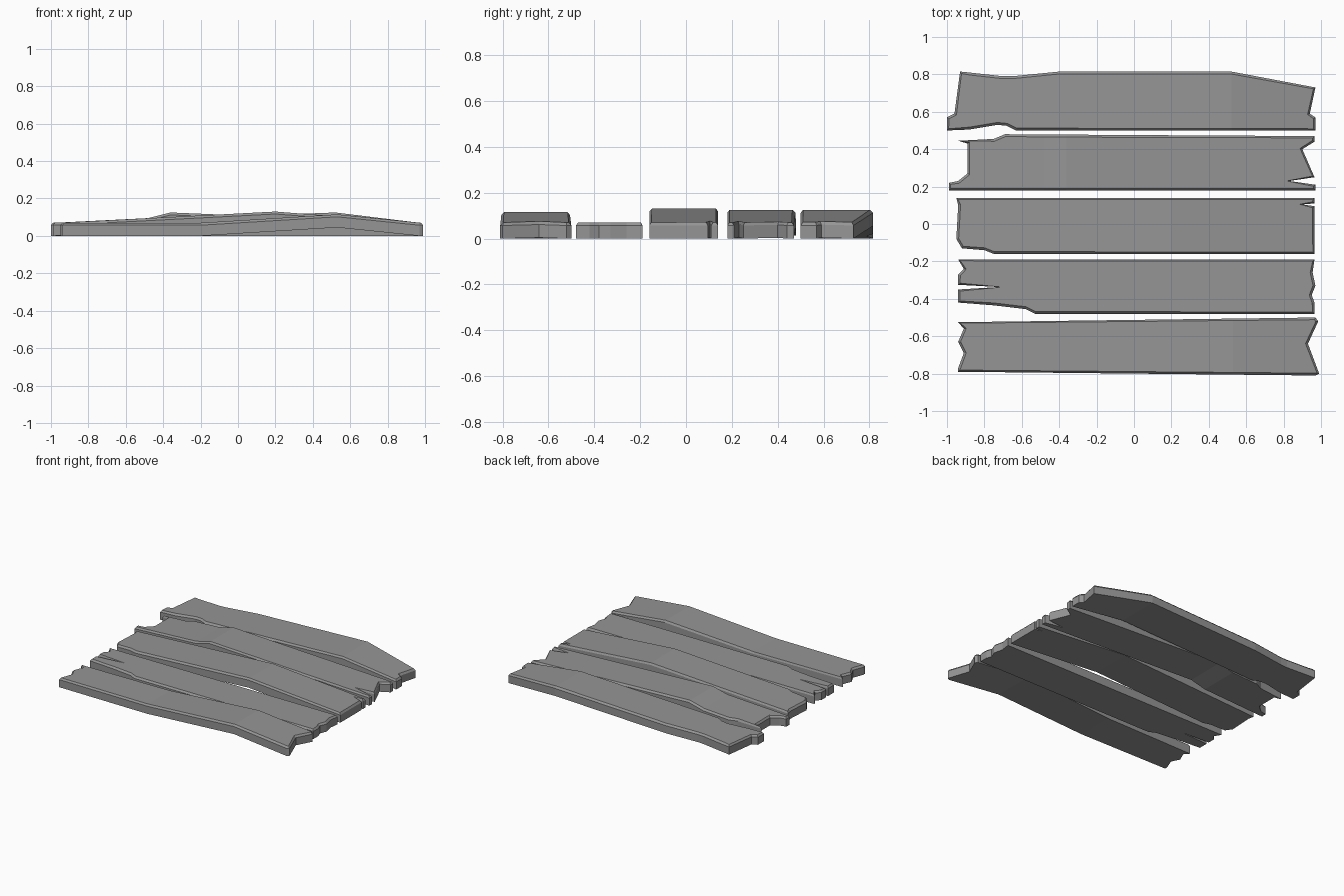
import bpy
import bmesh

cube = bpy.data.objects.get("Cube")
if cube:
    bpy.data.objects.remove(cube, do_unlink=True)

THICKNESS = .07
CHAMFER = .013

weathered_grey = bpy.data.materials.new("weathered_grey")
weathered_grey.use_nodes = True
grey = (.3, .3, .3, 1)
weathered_grey.diffuse_color = grey
weathered_grey.node_tree.nodes["Principled BSDF"].inputs["Base Color"].default_value = grey


def lift(x, bend):
    """Height of the warped plank at x, interpolated between bend points."""
    if x <= bend[0][0]:
        return bend[0][1]
    for (x0, z0), (x1, z1) in zip(bend, bend[1:]):
        if x <= x1:
            return z0 + (z1 - z0) * (x - x0) / (x1 - x0)
    return bend[-1][1]


def plank(name, outline, bend):
    """Extrude a plan outline, chamfer its top rim and warp it along x."""
    bm = bmesh.new()
    base = bm.faces.new([bm.verts.new((x, y, 0)) for x, y in outline])
    base.normal_update()
    if base.normal.z < 0:
        base.normal_flip()

    # Solid body with a closed underside
    solid = bmesh.ops.extrude_face_region(bm, geom=[base], use_keep_orig=True)
    top = next(g for g in solid["geom"] if isinstance(g, bmesh.types.BMFace))
    for v in top.verts:
        v.co.z = THICKNESS - CHAMFER
    bmesh.ops.recalc_face_normals(bm, faces=bm.faces[:])

    # Chamfered rim
    bmesh.ops.inset_region(bm, faces=[top], thickness=CHAMFER, use_even_offset=False)
    for v in top.verts:
        v.co.z = THICKNESS

    # Cross cuts where the plank bends
    for x, _ in bend[1:-1]:
        bmesh.ops.bisect_plane(bm, geom=bm.verts[:] + bm.edges[:] + bm.faces[:],
                               plane_co=(x, 0, 0), plane_no=(1, 0, 0))
    for v in bm.verts:
        v.co.z += lift(v.co.x, bend)

    bmesh.ops.recalc_face_normals(bm, faces=bm.faces[:])
    mesh = bpy.data.meshes.new(name)
    bm.to_mesh(mesh)
    bm.free()
    mesh.materials.append(weathered_grey)
    obj = bpy.data.objects.new(name, mesh)
    bpy.context.collection.objects.link(obj)
    return obj


# Front plank with V-shaped right end
plank("front_plank",
      [(-.94, -.525), (.97, -.5), (.985, -.52), (.93, -.64), (.99, -.8), (.97, -.81),
       (-.94, -.79), (-.94, -.77), (-.91, -.69), (-.94, -.63), (-.91, -.56)],
      [(-.94, 0), (-.2, 0), (.53, .045), (.97, 0)])

# Flat plank with a long split in its right-hand end
plank("split_plank",
      [(-.94, -.19), (.965, -.19), (.955, -.26), (.97, -.33), (.95, -.38), (.965, -.42),
       (.965, -.48), (-.53, -.48), (-.58, -.455), (-.75, -.435), (-.94, -.42),
       (-.94, -.35), (-.72, -.337), (-.94, -.325), (-.94, -.27), (-.91, -.24)],
      [(-.94, 0), (.97, 0)])

# Middle plank, arched highest
plank("middle_plank",
      [(-.95, .14), (.965, .14), (.965, .11), (.9, .105), (.965, .095), (.965, -.16),
       (-.75, -.16), (-.8, -.14), (-.92, -.13), (-.95, -.08), (-.94, .1)],
      [(-.95, 0), (.2, .06), (.97, 0)])

# Plank with broken corners at both ends
plank("broken_plank",
      [(-.94, .445), (-.75, .455), (-.69, .48), (.1, .475), (.965, .47), (.965, .44),
       (.9, .4), (.965, .25), (.83, .23), (.97, .21), (.97, .18), (-.99, .18),
       (-.99, .22), (-.94, .23), (-.89, .27), (-.89, .43)],
      [(-.94, 0), (-.48, .025), (-.36, .055), (.97, 0)])

# Back plank with a tapered end and worn edges
plank("back_plank",
      [(-.93, .815), (-.88, .81), (-.7, .79), (-.65, .79), (-.4, .815), (.52, .815),
       (.97, .73), (.94, .59), (.97, .57), (.97, .5), (-.63, .5), (-.68, .525),
       (-.73, .53), (-.88, .505), (-1, .5), (-1, .57), (-.96, .59)],
      [(-.95, 0), (.52, .055), (.97, 0)])
